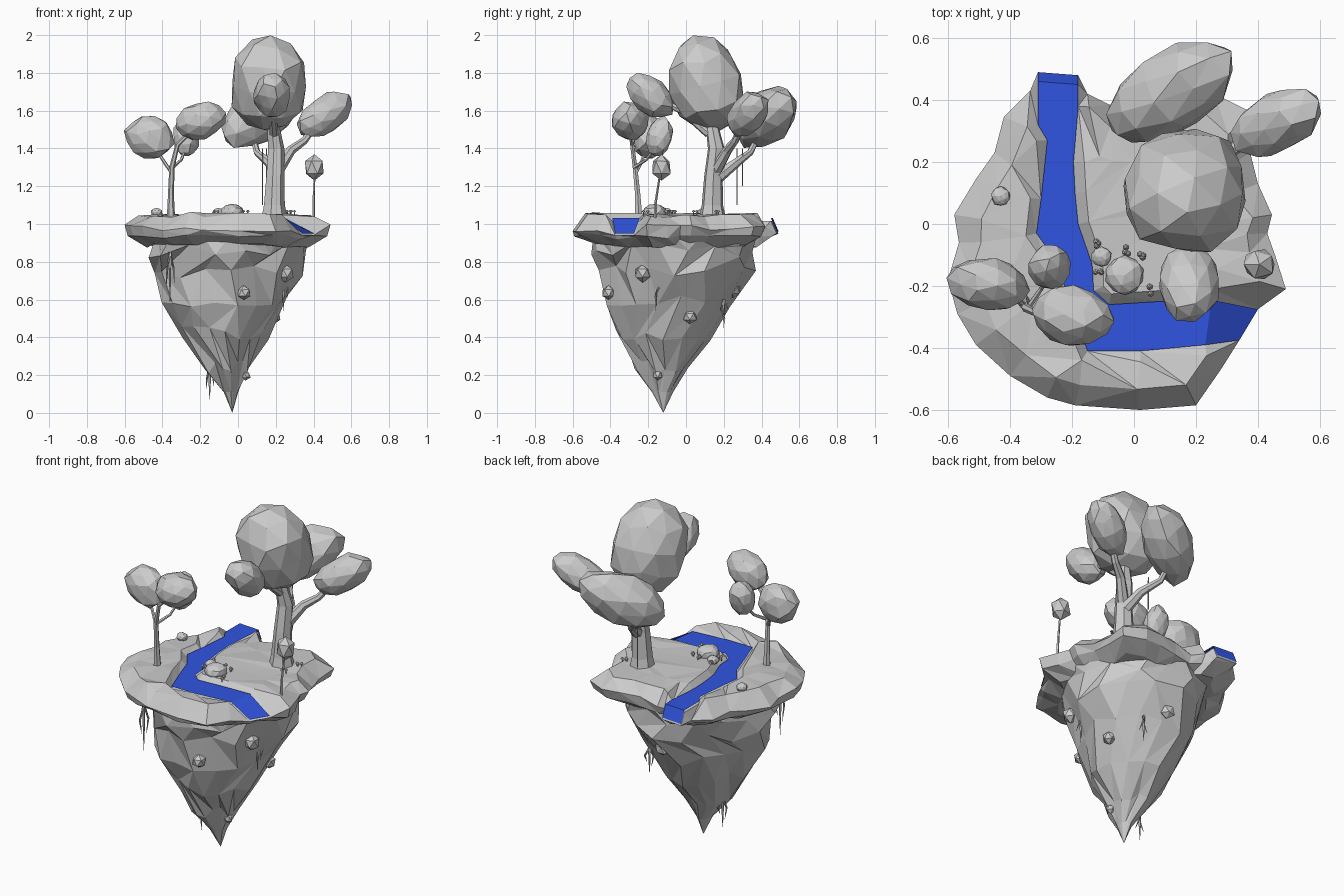
import bpy, bmesh, math, random
from mathutils import Vector, Matrix
from mathutils.geometry import delaunay_2d_cdt

if "Cube" in bpy.data.objects:
    bpy.data.objects.remove(bpy.data.objects["Cube"])

random.seed(4)
R = random.uniform


def finish(bm, name, mat=None):
    bmesh.ops.recalc_face_normals(bm, faces=bm.faces[:])
    me = bpy.data.meshes.new(name)
    bm.to_mesh(me)
    bm.free()
    ob = bpy.data.objects.new(name, me)
    bpy.context.collection.objects.link(ob)
    if mat:
        me.materials.append(mat)
    return ob


def bridge(bm, a, b):
    n = len(a)
    for i in range(n):
        j = (i + 1) % n
        if R(0, 1) < 0.5:
            bm.faces.new((a[i], a[j], b[j])); bm.faces.new((a[i], b[j], b[i]))
        else:
            bm.faces.new((a[i], a[j], b[i])); bm.faces.new((a[j], b[j], b[i]))


def blob(name, c, radii, axis=(0, 0, 1), jit=0.09, sub=2):
    """Faceted ellipsoid, third radius lies along axis."""
    bm = bmesh.new()
    bmesh.ops.create_icosphere(bm, subdivisions=sub, radius=1)
    rot = Vector(axis).to_track_quat('Z', 'Y').to_matrix()
    for v in bm.verts:
        p = v.co * R(1 - jit, 1 + jit * 0.5)
        v.co = rot @ Vector([a * b for a, b in zip(p, radii)]) + Vector(c)
    return finish(bm, name)


def add_tube(bm, pts, radii, sides=7):
    pts = [Vector(p) for p in pts]
    prev = None
    for i, p in enumerate(pts):
        d = pts[min(i + 1, len(pts) - 1)] - pts[max(i - 1, 0)]
        q = Vector((0, 0, 1)).rotation_difference(d.normalized())
        ring = []
        for k in range(sides):
            t = 2 * math.pi * k / sides
            ring.append(bm.verts.new(p + q @ Vector((math.cos(t), math.sin(t), 0)) * radii[i]))
        if prev:
            for k in range(sides):
                m = (k + 1) % sides
                bm.faces.new((prev[k], prev[m], ring[m], ring[k]))
        else:
            bm.faces.new(ring[::-1])
        prev = ring
    bm.faces.new(prev)


def tubes(name, specs, sides=7):
    bm = bmesh.new()
    for pts, radii in specs:
        add_tube(bm, pts, radii, sides)
    return finish(bm, name)


# River banks, left and right, with water height
left = [(-.31, .49), (-.31, .46), (-.31, .32), (-.28, .27), (-.30, .08), (-.315, -.03), (-.25, -.12),
        (-.2, -.27), (-.15, -.41), (.02, -.41), (.23, -.39), (.34, -.375)]
right = [(-.18, .48), (-.18, .45), (-.18, .38), (-.195, .2), (-.19, .1), (-.18, 0), (-.135, -.13),
         (-.13, -.215), (-.08, -.26), (.08, -.25), (.25, -.245), (.4, -.275)]
level = [.955] + [1.025] * 10 + [.945]

# Island outline seen from above
arc_left = [(-.335, .43), (-.42, .345), (-.45, .23), (-.51, .145), (-.58, .03), (-.565, -.06), (-.6, -.18),
            (-.57, -.29), (-.51, -.39), (-.40, -.49), (-.28, -.56), (-.19, -.585), (.02, -.6), (.2, -.585),
            (.28, -.47)]
arc_right = [(.49, -.21), (.455, -.1), (.43, -.03), (.445, .03), (.4, .13), (.375, .23), (.38, .36),
             (.26, .42), (.15, .41), (.03, .39), (-.08, .385), (-.15, .42)]
outline = [left[0]] + arc_left + [left[-1], right[-1]] + arc_right + [right[0]]
rim_z = [.95] + [R(.955, 1.0) for _ in arc_left] + [.94, .94] + [R(.96, 1.0) for _ in arc_right] + [.95]
MID = Vector((-.06, -.05))

# Grassy plate: triangulated top with a sunken channel, then rim and underside
pts, zs, edges = [], [], []
n = len(outline)
for p, z in zip(outline, rim_z):
    pts.append(Vector(p)); zs.append(z)
edges += [(i, (i + 1) % n) for i in range(n)]
for side, first, last in ((left, 0, len(arc_left) + 1), (right, n - 1, len(arc_left) + 2)):
    idx = [first]
    for p, z in list(zip(side, level))[1:-1]:
        idx.append(len(pts)); pts.append(Vector(p)); zs.append(z - .008)
    idx.append(last)
    edges += list(zip(idx, idx[1:]))
for side, s in ((left, -1), (right, 1)):
    for i in range(2, 11):
        d = (Vector(side[i + 1]) - Vector(side[i - 1])).normalized()
        pts.append(Vector(side[i]) + Vector((-d.y, d.x)) * .035 * s)
        zs.append(R(1.045, 1.06))
river = [Vector(p) for p in left + right]
river += [(Vector(a) + Vector(b)) / 2 for a, b in zip(left, right)]
for p in arc_left + arc_right:
    for f in (.85, .6):
        q = MID + (Vector(p) - MID) * (f + R(-.03, .03))
        if min((q - r).length for r in river) > .085:
            pts.append(q); zs.append(R(1.035, 1.065) if f > .8 else R(1.045, 1.055))
vs, _, fs, orig, _, _ = delaunay_2d_cdt(pts, edges, [], 1, 1e-5)
bm = bmesh.new()
top = [bm.verts.new((v.x, v.y, zs[o[0]] if o else .97)) for v, o in zip(vs, orig)]
for f in fs:
    bm.faces.new([top[i] for i in f])
lookup = {i: top[k] for k, o in enumerate(orig) for i in o}
rim = [lookup[i] for i in range(n)]
for f, z in ((.965, .93), (.78, .885)):
    ring = []
    for p in outline:
        q = MID + (Vector(p) - MID) * (f + R(-.02, .02))
        ring.append(bm.verts.new((q.x, q.y, z + R(-.012, .012))))
    bridge(bm, rim, ring)
    rim = ring
bm.faces.new(rim)
finish(bm, "grass_plate")

# Water ribbon
blue = bpy.data.materials.new("water_blue")
blue.diffuse_color = (.03, .09, .75, 1)
blue.use_nodes = True
blue.node_tree.nodes["Principled BSDF"].inputs["Base Color"].default_value = blue.diffuse_color
bm = bmesh.new()
rows = [[bm.verts.new((*p, z + .006)) for p in (a, b)] for a, b, z in zip(left, right, level)]
for a, b in zip(rows, rows[1:]):
    bm.faces.new((a[0], a[1], b[1], b[0]))
finish(bm, "river_water", blue)

# Rock underside: x range and y range at each height
profile = [(.95, -.43, .37, -.49, .34), (.86, -.44, .365, -.49, .35), (.74, -.41, .335, -.455, .33),
           (.6, -.38, .25, -.42, .235), (.42, -.29, .15, -.37, .125), (.24, -.17, .055, -.27, .0),
           (.11, -.075, .0, -.18, -.07)]
bm = bmesh.new()
N, prev = 16, None
bump = [R(.93, 1.06) for _ in range(N)]
bump[13] = bump[14] = .89
for k, (z, x0, x1, y0, y1) in enumerate(profile):
    ring = []
    for i in range(N):
        t = 2 * math.pi * (i + .5 * (k % 2)) / N
        s = bump[i] * R(.94, 1.06)
        ring.append(bm.verts.new(((x0 + x1) / 2 + (x1 - x0) / 2 * s * math.cos(t),
                                  (y0 + y1) / 2 + (y1 - y0) / 2 * s * math.sin(t),
                                  z + R(-.04, .04) * (0 < k < 6))))
    if prev:
        bridge(bm, prev, ring)
    else:
        bm.faces.new(ring)
    prev = ring
tip = bm.verts.new((-.03, -.12, 0))
for i in range(N):
    bm.faces.new((prev[i], prev[(i + 1) % N], tip))
finish(bm, "rock_underside")

# Large tree
tubes("large_tree_trunk", [
    ([(.19, .14, 1.02), (.19, .14, 1.1), (.195, .145, 1.25), (.2, .16, 1.4), (.18, .13, 1.56)],
     [.075, .058, .05, .045, .03]),
    ([(.2, .15, 1.27), (.28, .22, 1.39), (.35, .26, 1.44), (.43, .31, 1.55)], [.035, .026, .02, .015]),
    ([(.2, .17, 1.25), (.17, .26, 1.32), (.1, .34, 1.38), (.07, .4, 1.5)], [.035, .026, .018, .014]),
    ([(.19, .12, 1.48), (.18, -.02, 1.6), (.18, -.15, 1.66)], [.025, .02, .014])])
blob("large_tree_crown", (.165, .11, 1.742), (.215, .205, .272), (.03, -.28, 1))
blob("large_tree_back_foliage", (.115, .425, 1.565), (.135, .145, .26), (.75, .5, .4))
blob("large_tree_right_foliage", (.46, .325, 1.58), (.1, .1, .178), (.75, .4, .5))
blob("large_tree_front_foliage", (.18, -.19, 1.68), (.1, .095, .15), (0, -.7, .6))
tubes("hanging_vines", [([(x, y, 1.4), (x, y, z)], [.003, .003])
                        for x, y, z in ((.13, .27, 1.1), (.15, .3, 1.2))], 4)

# Small leaning tree and sapling
tubes("small_tree_trunk", [
    ([(-.355, -.25, 1.03), (-.355, -.255, 1.15), (-.35, -.27, 1.3), (-.32, -.285, 1.42), (-.22, -.3, 1.52)],
     [.022, .016, .014, .012, .01]),
    ([(-.35, -.265, 1.27), (-.385, -.24, 1.32), (-.45, -.2, 1.42)], [.01, .009, .007]),
    ([(-.345, -.275, 1.3), (-.3, -.21, 1.34), (-.27, -.15, 1.42)], [.01, .008, .006])], 6)
blob("small_tree_left_foliage", (-.467, -.195, 1.46), (.09, .115, .138), (1, -.15, -.25))
blob("small_tree_right_foliage", (-.2, -.295, 1.547), (.1, .1, .14), (1, -.15, .3))
blob("small_tree_back_foliage", (-.272, -.14, 1.46), (.074, .07, .11), (0, .25, 1))
tubes("sapling_trunk", [([(.4, -.165, 1.0), (.4, -.16, 1.12), (.405, -.135, 1.28)], [.009, .007, .005])], 5)
blob("sapling_foliage", (.405, -.13, 1.3), (.058, .055, .075), sub=1)

# Boulders on the grass
for i, (x, y, r) in enumerate([(-.03, -.165, .065), (-.105, -.105, .033), (-.43, .09, .032)]):
    blob(f"boulder_{i}", (x, y, 1.06), (r, r, r * .75))

# Outcrop rocks on the cliff
for i, (x, y, z, r) in enumerate([(.03, -.41, .635, .04), (.25, -.23, .74, .048), (.19, .02, .51, .04),
                                  (.04, -.15, .2, .028), (-.02, .25, .65, .045)]):
    blob(f"outcrop_{i}", (x, y, z), (r, r, r), jit=.15, sub=1)

# Dangling roots
specs = []
for x, y, z0, z1 in [(-.15, -.13, .24, .07), (-.36, -.37, .85, .58), (.24, -.16, .72, .54), (.1, .2, .6, .45)]:
    for s in (0, .018, -.015):
        h = (z0 - z1) * (1 - abs(s) * 22)
        specs.append(([(x, y, z0), (x + s, y + s, z0 - h * .5), (x + s * 1.3, y - s * .5, z0 - h)],
                      [.008, .006, .001]))
tubes("dangling_roots", specs, 5)

# Tiny mushrooms scattered by the boulders and the large tree
bm = bmesh.new()
for cx, cy in [(-.12, -.06), (-.03, -.085), (.015, -.1), (-.11, -.145), (.045, -.215), (.29, .16), (.27, .05)]:
    for k in range(3):
        x, y = cx + R(-.015, .015), cy + R(-.015, .015)
        add_tube(bm, [(x, y, 1.04), (x, y, 1.066)], [.003, .003], 5)
        bmesh.ops.create_cone(bm, cap_ends=True, segments=6, radius1=.01, radius2=.003, depth=.01,
                              matrix=Matrix.Translation((x, y, 1.069)))
finish(bm, "mushrooms")
